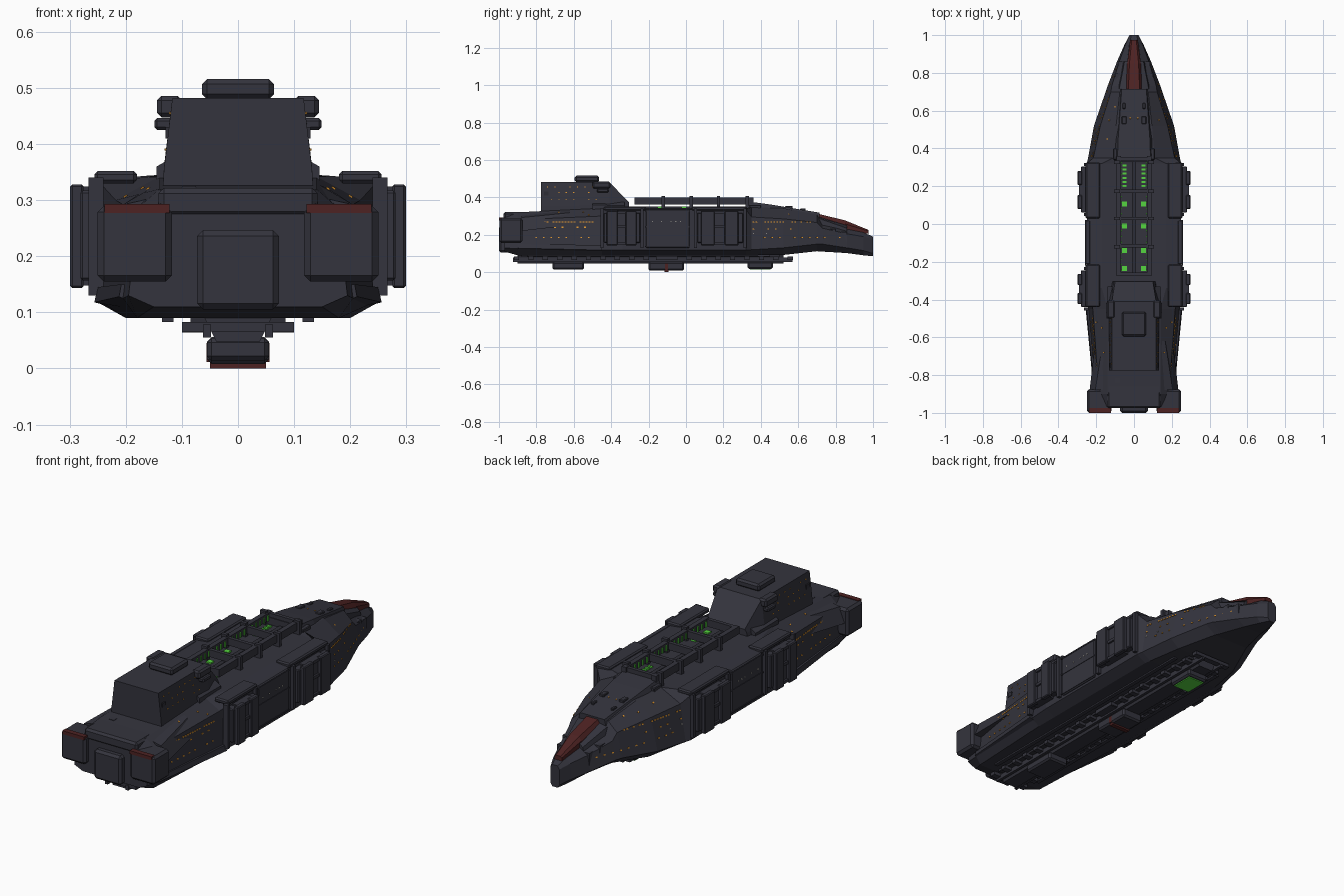
import bpy, bmesh, random
from mathutils import Vector, Matrix
from mathutils.bvhtree import BVHTree

random.seed(4)


def material(name, rgb):
    m = bpy.data.materials.new(name)
    m.diffuse_color = (*rgb, 1)
    return m


GREY = material("hull grey", (0.034, 0.034, 0.047))
DARK = material("dark grey", (0.027, 0.027, 0.037))
RED = material("dull red", (0.075, 0.016, 0.016))
GREEN = material("bay green", (0.09, 0.66, 0.05))
AMBER = material("window amber", (0.75, 0.31, 0.03))
PALE = material("window pale", (0.65, 0.62, 0.52))


def finish(name, bm, mat, mirror=False, bevel=0):
    bmesh.ops.recalc_face_normals(bm, faces=bm.faces)
    me = bpy.data.meshes.new(name)
    bm.to_mesh(me)
    bm.free()
    me.materials.append(mat)
    ob = bpy.data.objects.new(name, me)
    bpy.context.collection.objects.link(ob)
    if bevel:
        b = ob.modifiers.new("chamfer", 'BEVEL')
        b.width, b.segments = bevel, 1
    if mirror:
        ob.modifiers.new("mirror", 'MIRROR')
    return ob


def add_box(bm, x0, x1, y0, y1, z0, z1):
    m = Matrix.Translation(((x0 + x1) / 2, (y0 + y1) / 2, (z0 + z1) / 2))
    bmesh.ops.create_cube(bm, size=1, matrix=m @ Matrix.Diagonal((x1 - x0, y1 - y0, z1 - z0, 1)))


def boxes(name, dims, mat=GREY, mirror=False, bevel=0):
    bm = bmesh.new()
    for d in dims:
        add_box(bm, *d)
    return finish(name, bm, mat, mirror, bevel)


def loft(name, rings, mat=GREY, mirror=False, bevel=0):
    """Skin between rings of 3D points and cap both ends."""
    bm = bmesh.new()
    vs = [[bm.verts.new(p) for p in r] for r in rings]
    n = len(vs[0])
    for a, b in zip(vs, vs[1:]):
        for i in range(n):
            bm.faces.new((a[i], a[(i + 1) % n], b[(i + 1) % n], b[i]))
    bm.faces.new(vs[0])
    bm.faces.new(vs[-1])
    return finish(name, bm, mat, mirror, bevel)


def ring(y, *half):
    """Symmetric cross-section at y from right-hand points, bottom to top."""
    return [(x, y, z) for x, z in half] + [(-x, y, z) for x, z in reversed(half)]


# main hull: y, then bottom, chine, shoulder and deck edge
hull = loft("hull", [
    ring(-0.97, (.15, .11), (.195, .13), (.18, .26), (.13, .30)),
    ring(-0.90, (.18, .09), (.205, .125), (.185, .28), (.14, .32)),
    ring(-0.45, (.20, .09), (.243, .118), (.218, .30), (.14, .342)),
    ring(-0.34, (.20, .09), (.25, .118), (.25, .335), (.17, .343)),
    ring(0.32, (.20, .09), (.25, .118), (.25, .335), (.17, .343)),
    ring(0.35, (.195, .09), (.243, .12), (.215, .295), (.11, .347)),
    ring(0.52, (.165, .092), (.212, .13), (.178, .285), (.095, .342)),
    ring(0.70, (.095, .112), (.15, .15), (.122, .265), (.075, .308)),
    ring(0.73, (.085, .11), (.14, .15), (.118, .235), (.072, .255)),
    ring(0.86, (.05, .102), (.09, .13), (.078, .205), (.035, .23)),
    ring(0.95, (.03, .09), (.05, .115), (.046, .19), (.025, .212)),
    ring(1.00, (.014, .085), (.024, .10), (.024, .175), (.014, .19))])

# bow beak and its cheeks
loft("red_beak", [ring(0.71, (.042, .24), (.042, .29), (.03, .311)),
                  ring(0.85, (.036, .225), (.036, .258), (.024, .277)),
                  ring(0.975, (.02, .205), (.02, .22), (.012, .226))], RED)
loft("beak_cheek", [[(.04, .68, .25), (.095, .68, .24), (.085, .68, .298), (.04, .68, .305)],
                    [(.034, .86, .22), (.062, .86, .20), (.05, .86, .235), (.034, .86, .25)]], mirror=True)
boxes("bow_blocks", [(.07, .10, .76, .80, .17, .232), (.05, .086, .83, .86, .15, .215)], GREY, True)

# foredeck ramp with small turrets
foredeck = loft("foredeck", [ring(.33, (.105, .335), (.088, .378)), ring(.45, (.10, .335), (.084, .362)),
                             ring(.715, (.075, .28), (.065, .318))])
boxes("foredeck_turrets", [(.04, .065, .53, .57, .34, .354), (.045, .06, .61, .64, .32, .341),
                           (.085, .11, .34, .40, .33, .36)], GREY, True, .003)

# open launch bay on the deck: rails, cross beams, spine and posts
boxes("bay_rails", [(.068, .092, -.275, .36, .361, .398)], GREY, True)
boxes("bay_beams", [(-.09, .09, y, y + .018, .361, .396) for y in (-.275, -.125, .02, .165, .335)])
boxes("bay_spine", [(-.01, .01, -.27, .34, .34, .352)], DARK)
boxes("bay_posts", [(.075, .105, y, y + .018, .335, .408) for y in (-.13, .02, .165, .318)], GREY, True)
boxes("bay_floor_lights", [(.038, .064, y - .013, y + .013, .342, .350) for y in (-.235, -.14, -.01, .105)]
      + [(.04, .062, .195 + i * .022, .206 + i * .022, .342, .350) for i in range(6)], GREEN, True)
boxes("bay_wall_lights", [(.064, .068, -.25 + i * .03, -.242 + i * .03, .362, .388) for i in range(20)],
      GREEN, True)

# command tower
tower = loft("command_tower", [
    ring(-.775, (.134, .32), (.132, .355), (.117, .482)),
    ring(-.41, (.134, .33), (.132, .36), (.117, .482)),
    ring(-.305, (.115, .335), (.11, .36), (.10, .373))])
boxes("tower_roof_block", [(-.064, .064, -.595, -.465, .48, .516)], GREY, False, .009)
boxes("tower_upper_pod", [(.10, .144, -.50, -.405, .447, .486)], GREY, True, .008)
boxes("tower_lower_pod", [(.10, .149, -.475, -.415, .425, .446)], GREY, True, .005)
loft("tower_cheek", [[(.11, y, .33), (x, y, .33), (x, y, z), (.11, y, z + .02)]
                     for y, x, z in ((-.50, .145, .36), (-.33, .14, .355))], mirror=True)
boxes("tower_side_vents", [(.12, .129, -.76, -.735, .41, .43)], DARK, True)

# stern: engine housings, central block, aft deck and wedge fins
boxes("engine_housing", [(.118, .25, -.998, -.875, .155, .29)], GREY, True, .011)
boxes("engine_red_trim", [(.122, .238, -1.0, -.975, .277, .293)], RED, True)
boxes("centre_engine", [(-.073, .073, -1.0, -.85, .105, .247)], GREY, False, .011)
boxes("aft_deck", [(-.142, .142, -.975, -.77, .27, .322)], GREY, False, .01)
boxes("aft_deck_hatches", [(-.10, -.075, -.84, -.815, .32, .325)], GREY)
loft("stern_fin", [[(.125, -.88, .22), (.235, -.88, .22), (.205, -.88, .292), (.125, -.88, .31)],
                   [(.135, -.62, .25), (.205, -.62, .25), (.165, -.62, .318), (.135, -.62, .333)]], mirror=True)
loft("stern_chine", [[(.15, -.90, .10), (.212, -.90, .128), (.208, -.90, .15), (.15, -.90, .15)],
                     [(.19, -.45, .10), (.256, -.45, .118), (.25, -.45, .145), (.19, -.45, .145)]], mirror=True)

# midships armour and shoulder boxes
armour = boxes("midships_armour", [(.23, .258, -.215, .02, .13, .338)], GREY, True, .005)
boxes("armour_frame", [(.255, .2605, -.22, .02, z, z + .006) for z in (.135, .24, .325)], GREY, True)
boxes("shoulder_boxes", [(.18, .256, .03, .325, .33, .352), (.18, .256, -.44, -.215, .33, .352)], GREY, True, .006)

# docking modules along the flanks: core, outer columns, clamps
for label, y0, y1 in (("fore", .06, .305), ("aft", -.44, -.245)):
    w = y1 - y0
    boxes(label + "_module_core", [(.24, .281, y0, y1, .157, .317)], GREY, True, .004)
    boxes(label + "_module_columns", [(.275, .299, y0 + t * w, y0 + (t + .3) * w, .143, .328)
                                      for t in (.08, .60)], GREY, True, .004)
    boxes(label + "_module_clamps", [(.25, .29, y0 + .2 * w, y0 + .8 * w, z, z + .014) for z in (.148, .235, .31)],
          GREY, True)
    boxes(label + "_module_frames", [(.24, .266, y, y + .016, .13, .34) for y in (y0 - .018, y1 + .002)], GREY, True)

# keel: trunk, ladder of ribs, side rails
loft("keel_trunk", [ring(y, (.038, .047), (.062, .095)) for y in (-.90, .52)])
boxes("keel_rails", [(.048, .062, -.925, .57, .055, .078)], GREY, True)
boxes("keel_ribs", [(-.10, .10, -.92 + i * .077, -.892 + i * .077, .066, .083) for i in range(20)])
boxes("keel_plate", [(-.085, .085, -.88, .50, .080, .094)], DARK)
boxes("keel_strakes", [(.115, .135, -.85, .45, .083, .094)], GREY, True)

# pods hanging under the keel
boxes("keel_pods", [(-.055, .055, -.715, -.545, .014, .054), (-.055, .055, -.20, -.01, .008, .054),
                    (-.055, .055, .33, .465, .018, .056)], GREY, False, .008)
boxes("keel_pod_wings", [(.05, .10, -.16, -.05, .064, .083)], GREY, True)
boxes("red_keel_beacon", [(-.050, .050, -.116, -.094, 0, .012), (-.056, .056, -.113, -.097, .012, .045)], RED)
boxes("green_keel_panel", [(-.043, .043, .343, .452, .013, .018)], GREEN)


# lit windows: small plates laid on whichever surface a ray meets
def tree(ob):
    me = ob.data
    return BVHTree.FromPolygons([v.co for v in me.vertices], [p.vertices for p in me.polygons])


def windows(name, ob, spots, mat, w=.009, h=.006, down=False):
    bvh, bm = tree(ob), bmesh.new()
    for a, b in spots:
        start, d = ((a, b, 1), (0, 0, -1)) if down else ((1, a, b), (-1, 0, 0))
        p, n, _, _ = bvh.ray_cast(Vector(start), Vector(d))
        if p is None:
            continue
        u = (Vector((1, 0, 0)) if down else Vector((0, 0, 1))).cross(n).normalized()
        m = Matrix((u * w, n.cross(u) * h, n * .003)).transposed().to_4x4()
        bmesh.ops.create_cube(bm, size=1, matrix=Matrix.Translation(p + n * .001) @ m)
    finish(name, bm, mat, True)


def row(y0, y1, step, z, keep):
    n = int((y1 - y0) / step)
    return [(y0 + i * step, z) for i in range(n) if random.random() < keep]


windows("flank_windows", hull, row(-.82, -.47, .016, .268, .85) + row(.36, .69, .016, .268, .85)
        + row(-.82, -.48, .04, .24, .4) + row(-.8, -.48, .04, .185, .7) + row(.36, .66, .04, .23, .4)
        + row(.38, .86, .04, .185, .7), AMBER)
windows("flank_pale_windows", hull, row(-.84, -.5, .07, .215, .7) + row(.36, .66, .07, .205, .7), PALE, .006, .004)
windows("armour_windows", armour, row(-.18, 0, .025, .272, .8), PALE, .006, .004)
windows("tower_windows", tower, row(-.74, -.45, .04, .455, .6) + row(-.72, -.44, .04, .425, .5)
        + row(-.72, -.40, .04, .39, .5), AMBER, .006, .004)
windows("deck_windows", hull, [(.17, -.55), (.16, -.68), (.20, -.52), (.14, .45), (.13, .55), (.10, .62)],
        AMBER, .007, .007, True)
windows("foredeck_windows", foredeck, [(.02, .56)], AMBER, .006, .006, True)
